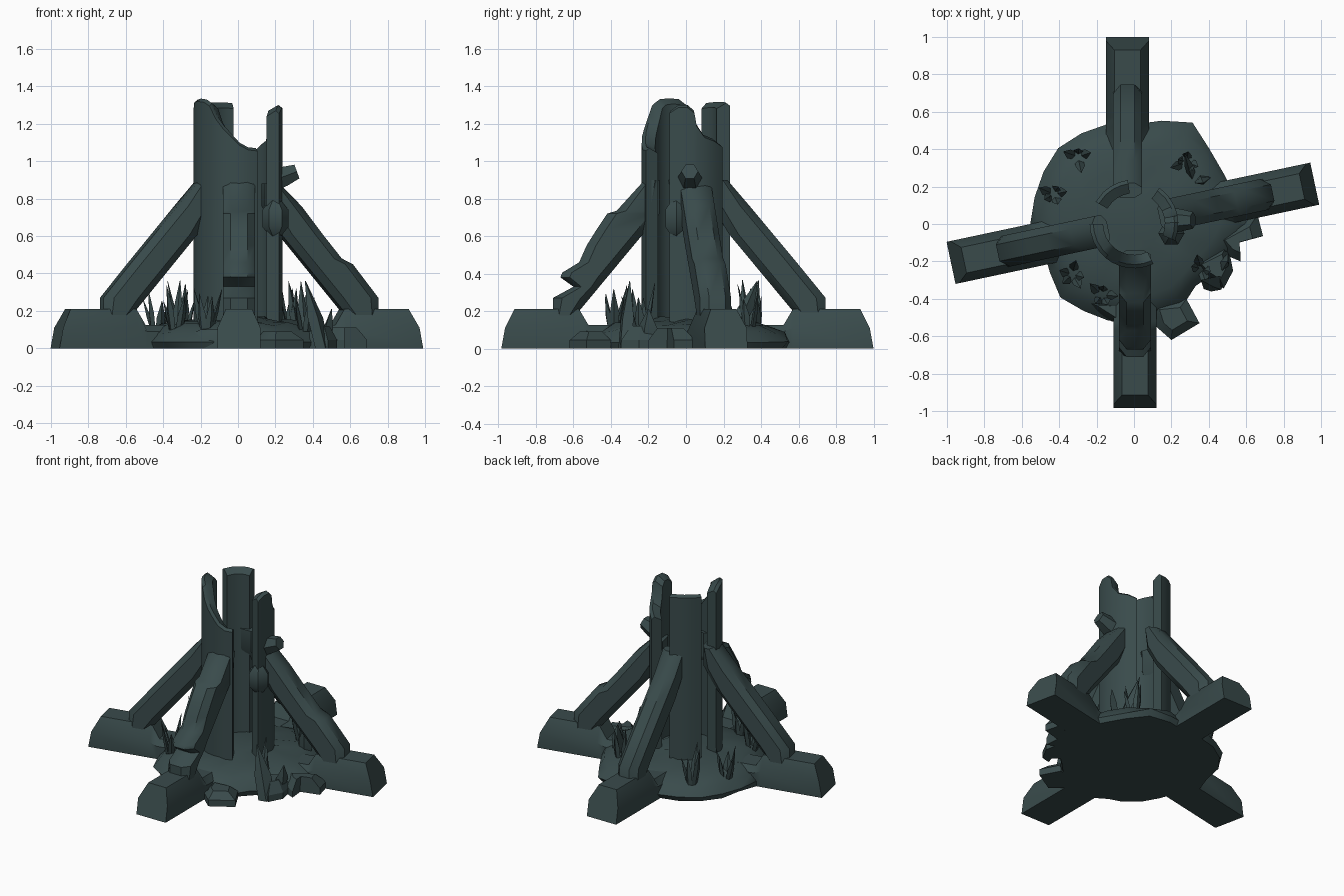
import bpy, bmesh, math, random
from mathutils import Vector, Matrix

if "Cube" in bpy.data.objects:
    bpy.data.objects.remove(bpy.data.objects["Cube"])

random.seed(4)
mat = bpy.data.materials.new("dark_teal_wood")
mat.diffuse_color = (0.041, 0.07, 0.071, 1)
mat.use_nodes = True
mat.node_tree.nodes["Principled BSDF"].inputs["Base Color"].default_value = mat.diffuse_color


def finish(name, bm, angle=35):
    """Turn a bmesh into a smooth-by-angle object."""
    bmesh.ops.recalc_face_normals(bm, faces=bm.faces[:])
    me = bpy.data.meshes.new(name)
    bm.to_mesh(me)
    bm.free()
    me.materials.append(mat)
    me.shade_smooth()
    me.set_sharp_from_angle(angle=math.radians(angle))
    ob = bpy.data.objects.new(name, me)
    bpy.context.collection.objects.link(ob)
    return ob


def loft(bm, rings):
    """Skin a list of equal-length closed rings and cap both ends."""
    vs = [[bm.verts.new(p) for p in r] for r in rings]
    n = len(vs[0])
    for a, b in zip(vs, vs[1:]):
        for i in range(n):
            j = (i + 1) % n
            bm.faces.new((a[i], a[j], b[j], b[i]))
    bm.faces.new(vs[0])
    bm.faces.new(vs[-1])


def polar(r, deg, z):
    t = math.radians(deg)
    return Vector((r * math.cos(t), r * math.sin(t), z))


# low earth mound with an uneven outline
outline = [.62, .56, .55, .57, .61, .57, .52, .54, .56, .57, .57, .54,
           .57, .51, .52, .54, .54, .53, .51, .52, .50, .48, .50, .54]
bm = bmesh.new()
rings = []
for scale, z in ((.97, 0), (1, .035), (.93, .085), (.76, .13), (.52, .145), (.3, .16)):
    ring = []
    for i, r in enumerate(outline):
        wob = 1 + random.uniform(-.03, .03) if z > .03 else 1
        zz = z * (1 + random.uniform(-.08, .08))
        ring.append(polar(r * scale * wob, i * 15, zz))
    rings.append(ring)
loft(bm, rings)
finish("earth_mound", bm, 40)


# hollow broken trunk: three upright shards of one tube
def shard(name, tops, outer=.237, inner=.165):
    bm = bmesh.new()
    rings = []
    for deg, top in tops:
        rings.append([polar(inner, deg, .08), polar(outer, deg, .08),
                      polar(outer, deg, top - .015), polar(outer - .02, deg, top),
                      polar(inner, deg, top - .03)])
    loft(bm, rings)
    return finish(name, bm)


shard("left_trunk_shard", [(180, 1.3), (190, 1.33), (205, 1.335), (220, 1.33), (230, 1.31),
                           (240, 1.24), (250, 1.19), (260, 1.15), (272, 1.10),
                           (284, 1.075), (296, 1.07)])
shard("right_trunk_shard", [(-22, 1.27), (-10, 1.3), (2, 1.30), (11, 1.27), (14, 1.2),
                            (25, 1.14), (40, 1.12), (55, 1.09)])
shard("back_trunk_shard", [(98, 1.31), (110, 1.315), (122, 1.315), (134, 1.315), (150, 1.31)])


# four ground beams and four leaning braces, each in its own radial frame
def frame(deg, shift):
    return Matrix.Rotation(math.radians(deg), 4, 'Z') @ Matrix.Translation((0, shift, 0))


def beam(name, M, length):
    bm = bmesh.new()
    low = [(-.115, 0), (.115, 0), (.115, .09), (.07, .125), (-.07, .125), (-.115, .09)]
    high = [(-.115, 0), (.115, 0), (.115, .11), (.07, .21), (-.07, .21), (-.115, .11)]
    rings = []
    for r, sec, lean in ((.3, low, 0), (.52, low, 0), (.57, high, 0), (length, high, 1)):
        rings.append([M @ Vector((r - lean * (.02 * min(z, .11) / .11 + .05 * max(z - .11, 0) / .1),
                                  y, z)) for y, z in sec])
    loft(bm, rings)
    finish(name, bm)


def brace(name, M, outer, half):
    """outer: (r, z) points up the outer edge; inner edge is a straight slope."""
    bm = bmesh.new()
    rings = []
    for r, z in outer:
        ri = max(.14, .57 - (z - .2) * .83)
        ri = min(ri, r - .06)
        b = min(.05, (r - ri) * .3)
        sec = [(ri, -half + .04), (ri + b, -half), (r - b, -half), (r, -half + .04),
               (r, half - .04), (r - b, half), (ri + b, half), (ri, half - .04)]
        rings.append([M @ Vector((x, y, z)) for x, y in sec])
    loft(bm, rings)
    finish(name, bm, 40)


straight = [(.745, .12), (.745, .27), (.59, .46), (.465, .61), (.34, .76), (.22, .9)]
bulged = [(.76, .12), (.76, .27), (.62, .45), (.56, .48), (.455, .61), (.34, .76), (.22, .88)]
rough = [(.71, .12), (.71, .27), (.60, .33), (.67, .38), (.66, .405), (.57, .46),
         (.53, .55), (.48, .63), (.42, .72), (.37, .735), (.22, .9)]
for side, deg, shift, edge, half, length in (
        ("right", 12, .01, bulged, .085, .99), ("left", 192, .0, straight, .085, 1.0),
        ("back", 90, .035, straight, .078, 1.0), ("front", 270, .005, rough, .085, .985)):
    M = frame(deg, shift)
    beam(side + "_ground_beam", M, length)
    brace(side + "_brace", M, edge, half)


# branch stub and knot on the right side
def lump(name, pts, n=6):
    bm = bmesh.new()
    axis = (Vector(pts[-1][0]) - Vector(pts[0][0])).normalized()
    q = axis.to_track_quat('Z', 'Y')
    loft(bm, [[Vector(c) + q @ polar(r, i * 360 / n, 0) for i in range(n)] for c, r in pts])
    finish(name, bm, 45)


lump("branch_stub", [((.19, .02, .9), .07), ((.25, .02, .92), .06), ((.315, .02, .945), .045)])
lump("wood_knot", [((.2, -.05, .6), .03), ((.2, -.05, .65), .07),
                   ((.2, -.05, .74), .07), ((.2, -.05, .79), .03)])


# flat broken slabs and stones at the front right rim
def slab(name, corners, tip):
    """Low faceted stone: ground outline, raised to a slanted smaller top."""
    bm = bmesh.new()
    c = sum((Vector((x, y, 0)) for x, y in corners), Vector()) / len(corners)
    base = [Vector((x, y, 0)) for x, y in corners]
    mid = [p + Vector((0, 0, .045)) for p in base]
    top = [c + (p - c) * .55 + Vector((0, 0, tip)) for p in base]
    loft(bm, [base, mid, top])
    finish(name, bm, 25)


slab("front_stone", [(.08, -.42), (.12, -.55), (.2, -.62), (.35, -.53), (.28, -.4)], .09)
slab("corner_stone", [(.3, -.2), (.38, -.28), (.48, -.345), (.53, -.25), (.5, -.1)], .12)
slab("right_stone", [(.42, -.08), (.5, -.17), (.57, -.2), (.56, -.1), (.69, -.065), (.66, .05)], .11)
slab("left_front_stone", [(-.31, -.4), (-.12, -.52), (.05, -.56), (.1, -.42)], .10)


# jagged splinters standing on the mound
def spike(bm, foot, tip, width, deg):
    side = polar(width, deg, 0)
    thick = polar(width * .45, deg + 90, 0)
    mid = foot.lerp(tip, .45)
    loft(bm, [[foot + side * .8, foot + thick, foot - side * .8, foot - thick],
              [mid + side, mid + thick, mid - side * .8, mid - thick],
              [tip + side * .05, tip + thick * .05, tip - side * .05, tip - thick * .05]])


tufts = [(-.43, .16, 5), (-.3, .36, 4), (-.33, -.27, 5), (-.17, -.38, 5),
         (.28, .33, 5), (.36, -.24, 4)]
for k, (x, y, count) in enumerate(tufts):
    bm = bmesh.new()
    for i in range(count):
        a = 360 * i / count + random.uniform(-20, 20)
        foot = Vector((x, y, .09)) + polar(.025, a, 0)
        tip = Vector((x, y, random.uniform(.24, .37))) + polar(random.uniform(.04, .09), a, 0)
        spike(bm, foot, tip, .028, a + 90)
    finish("splinter_tuft_%d" % (k + 1), bm, 20)

# larger broken shards leaning at the front right and back right
bm = bmesh.new()
for foot, tip, w, deg in (((.45, -.33, .0), (.36, -.3, .36), .06, 40),
                          ((.47, -.22, .03), (.50, -.2, .21), .06, 70),
                          ((.31, .26, .1), (.27, .38, .36), .05, 100),
                          ((.36, .24, .1), (.37, .22, .30), .05, 20)):
    spike(bm, Vector(foot), Vector(tip), w, deg)
finish("large_splinters", bm, 20)
